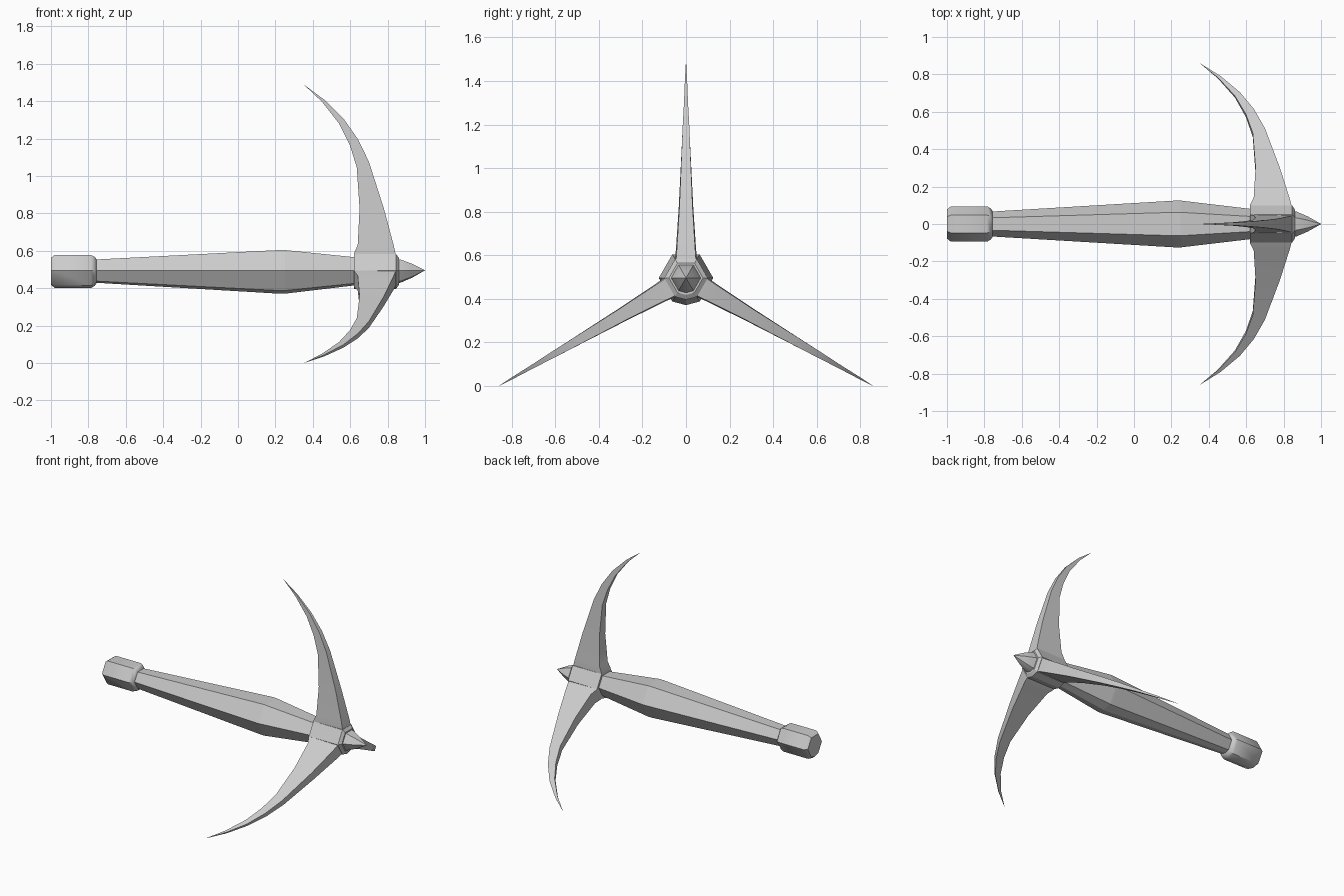
import bpy, bmesh, math
from mathutils import Matrix, Vector

if "Cube" in bpy.data.objects:
    bpy.data.objects.remove(bpy.data.objects["Cube"])

AXIS_Z = 0.496
# six-sided section with an extra ridge underneath
ANGLES = [math.radians(a) for a in (0, 60, 120, 180, 240, 270, 300)]


def finish(name, bm, angle):
    bmesh.ops.remove_doubles(bm, verts=bm.verts, dist=1e-5)
    bmesh.ops.recalc_face_normals(bm, faces=bm.faces)
    me = bpy.data.meshes.new(name)
    bm.to_mesh(me)
    bm.free()
    ob = bpy.data.objects.new(name, me)
    ob.location.z = AXIS_Z
    bpy.context.collection.objects.link(ob)
    bpy.ops.object.select_all(action='DESELECT')
    ob.select_set(True)
    bpy.context.view_layer.objects.active = ob
    bpy.ops.object.shade_smooth_by_angle(angle=math.radians(angle))
    return ob


def loft(bm, rings):
    """Skin a list of point rings and cap both ends."""
    vr = [[bm.verts.new(p) for p in ring] for ring in rings]
    n = len(vr[0])
    for a, b in zip(vr, vr[1:]):
        for i in range(n):
            j = (i + 1) % n
            bm.faces.new((a[i], a[j], b[j], b[i]))
    bm.faces.new(vr[0][::-1])
    bm.faces.new(vr[-1])


def turned(name, profile, angle=25):
    """Faceted body along x from (x, radius) pairs."""
    bm = bmesh.new()
    loft(bm, [[(x, r * math.cos(a), r * math.sin(a)) for a in ANGLES]
              for x, r in profile])
    return finish(name, bm, angle)


# Handle parts along the axis
turned("pommel", [(-1, 0.078), (-0.98, 0.094), (-0.785, 0.094),
                  (-0.765, 0.083), (-0.755, 0.066)], 40)
turned("shaft", [(-0.77, 0.066), (0.22, 0.125), (0.25, 0.125), (0.63, 0.08)], 5)
turned("hub", [(0.62, 0.1), (0.845, 0.1), (0.86, 0.078)])
turned("nose_spike", [(0.85, 0.07), (0.87, 0.066), (0.93, 0.04), (1.0, 0.0005)], 30)

# Curved blade stations: radius, trailing x, leading x, trailing and leading half width
STATIONS = [(0.07, 0.62, 0.846, 0.05, 0.045), (0.09, 0.62, 0.842, 0.05, 0.045),
            (0.135, 0.64, 0.832, 0.046, 0.042), (0.33, 0.65, 0.78, 0.033, 0.030),
            (0.55, 0.635, 0.70, 0.022, 0.020), (0.67, 0.598, 0.642, 0.016, 0.015),
            (0.785, 0.54, 0.565, 0.010, 0.009), (0.90, 0.45, 0.461, 0.005, 0.005),
            (0.99, 0.355, 0.356, 0.0005, 0.0005)]
# offset of the leading edge, which lies slightly further out than the trailing one
LEAD = [0, 0, 0, 0, 0.03, 0.03, 0.025, 0.012, 0]

for k, name in enumerate(("upper_blade", "left_blade", "right_blade")):
    bm = bmesh.new()
    loft(bm, [[(xt, -wt, r), (xl, -wl, r + d), (xl, wl, r + d), (xt, wt, r)]
              for (r, xt, xl, wt, wl), d in zip(STATIONS, LEAD)])
    bm.transform(Matrix.Rotation(k * math.tau / 3, 4, 'X'))
    finish(name, bm, 30)
